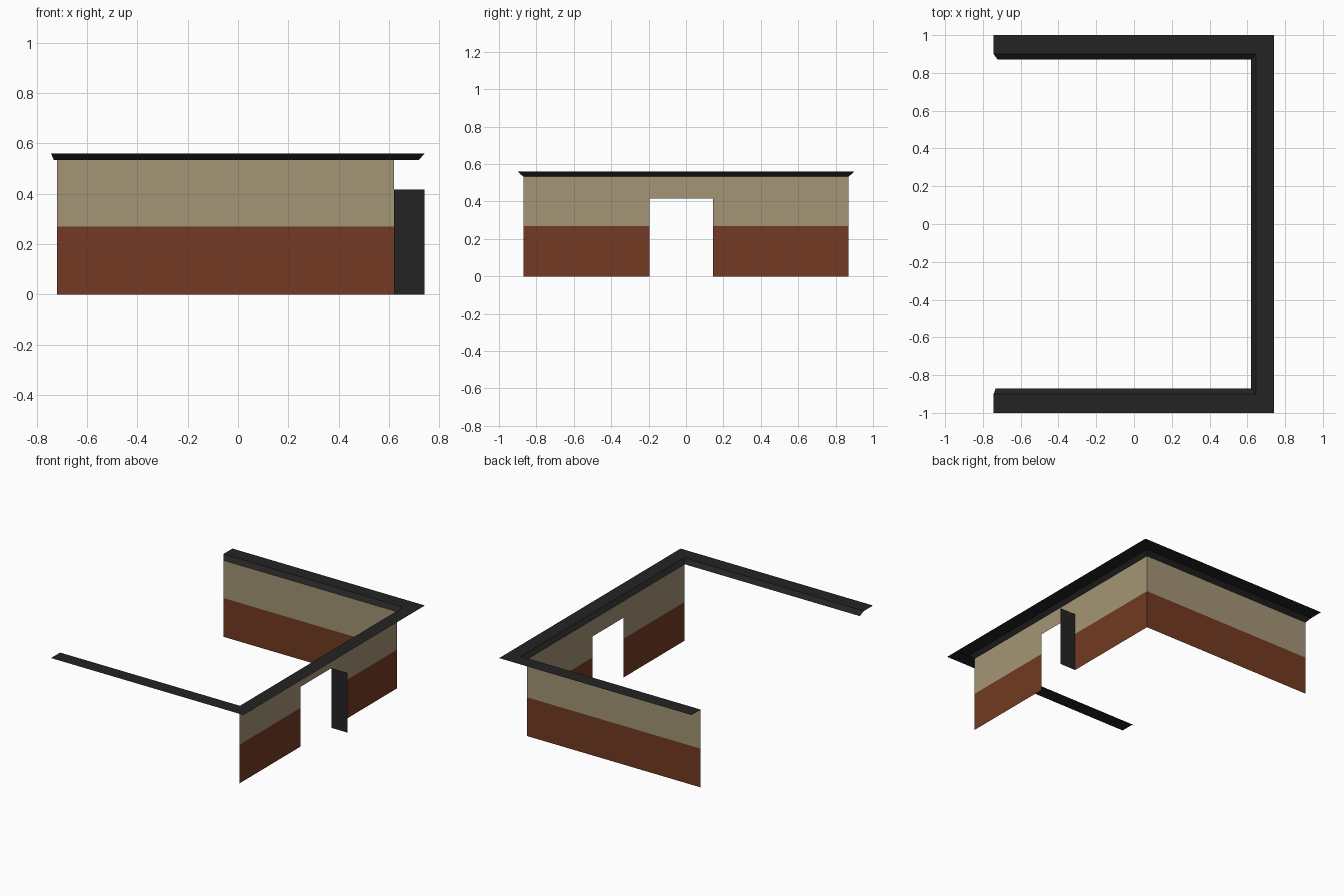
import bpy

if "Cube" in bpy.data.objects:
    bpy.data.objects.remove(bpy.data.objects["Cube"])


def material(name, rgb):
    m = bpy.data.materials.new(name)
    m.diffuse_color = (*rgb, 1)
    m.use_nodes = True
    m.node_tree.nodes["Principled BSDF"].inputs["Base Color"].default_value = m.diffuse_color
    return m


BLACK = material("black trim", (0.017, 0.017, 0.017))
TAN = material("tan plaster", (0.37, 0.30, 0.18))
BROWN = material("red brown paint", (0.17, 0.042, 0.016))

BAND, TOP, ROOF = 0.27, 0.533, 0.56     # paint line, wall top, trim top
WX, WY = 0.62, 0.87                     # wall planes
DOOR_Y0, DOOR_Y1, DOOR_Z = -0.195, 0.145, 0.417


def mesh_object(name, verts, faces, mats):
    me = bpy.data.meshes.new(name)
    me.from_pydata(verts, [], faces)
    for m in mats:
        me.materials.append(m)
    ob = bpy.data.objects.new(name, me)
    bpy.context.collection.objects.link(ob)
    return ob


def wall(name, us, place, is_hole=lambda u, z: False):
    """Thin wall made of a cell grid, two-tone by height, with an optional opening."""
    zs = [0, BAND, DOOR_Z, TOP]
    n = len(us)
    verts = [place(u, z) for z in zs for u in us]
    faces = []
    for j in range(len(zs) - 1):
        for i in range(n - 1):
            if not is_hole((us[i] + us[i + 1]) / 2, (zs[j] + zs[j + 1]) / 2):
                a = j * n + i
                faces.append((a, a + 1, a + 1 + n, a + n))
    ob = mesh_object(name, verts, faces, [TAN, BROWN])
    for p in ob.data.polygons:
        p.material_index = 1 if p.center.z < BAND else 0


# Back wall and right wall with a doorway
wall("back_wall", [WX, -0.72], lambda u, z: (u, WY, z))
wall("doorway_wall", [-WY, DOOR_Y0, DOOR_Y1, WY], lambda u, z: (WX, u, z),
     lambda u, z: DOOR_Y0 < u < DOOR_Y1 and z < DOOR_Z)

# Open door panel standing out from the doorway edge
mesh_object("open_door",
            [(WX, DOOR_Y1, 0), (0.742, DOOR_Y1, 0), (0.742, DOOR_Y1, DOOR_Z), (WX, DOOR_Y1, DOOR_Z)],
            [(0, 1, 2, 3)], [BLACK])


# U-shaped roof trim: flat outer band, then a slope falling to the wall tops
def u_path(x_front, x_back, x, y, z):
    return [(x_front, -y, z), (x, -y, z), (x, y, z), (x_back, y, z)]


rails = [u_path(-0.743, -0.743, 0.742, 1.0, ROOF),
         u_path(-0.743, -0.743, 0.645, 0.9, ROOF),
         u_path(-0.732, -0.722, WX, WY, TOP)]
verts = [p for rail in rails for p in rail]
faces = [(r * 4 + i, r * 4 + i + 1, r * 4 + i + 5, r * 4 + i + 4)
         for r in range(2) for i in range(3)]
mesh_object("roof_trim", verts, faces, [BLACK])

# Front trim slope carried on below the corner
mesh_object("front_trim_end",
            [(0.645, -0.9, ROOF), (0.742, -0.9, ROOF), (0.718, -WY, TOP), (WX, -WY, TOP)],
            [(0, 1, 2, 3)], [BLACK])
